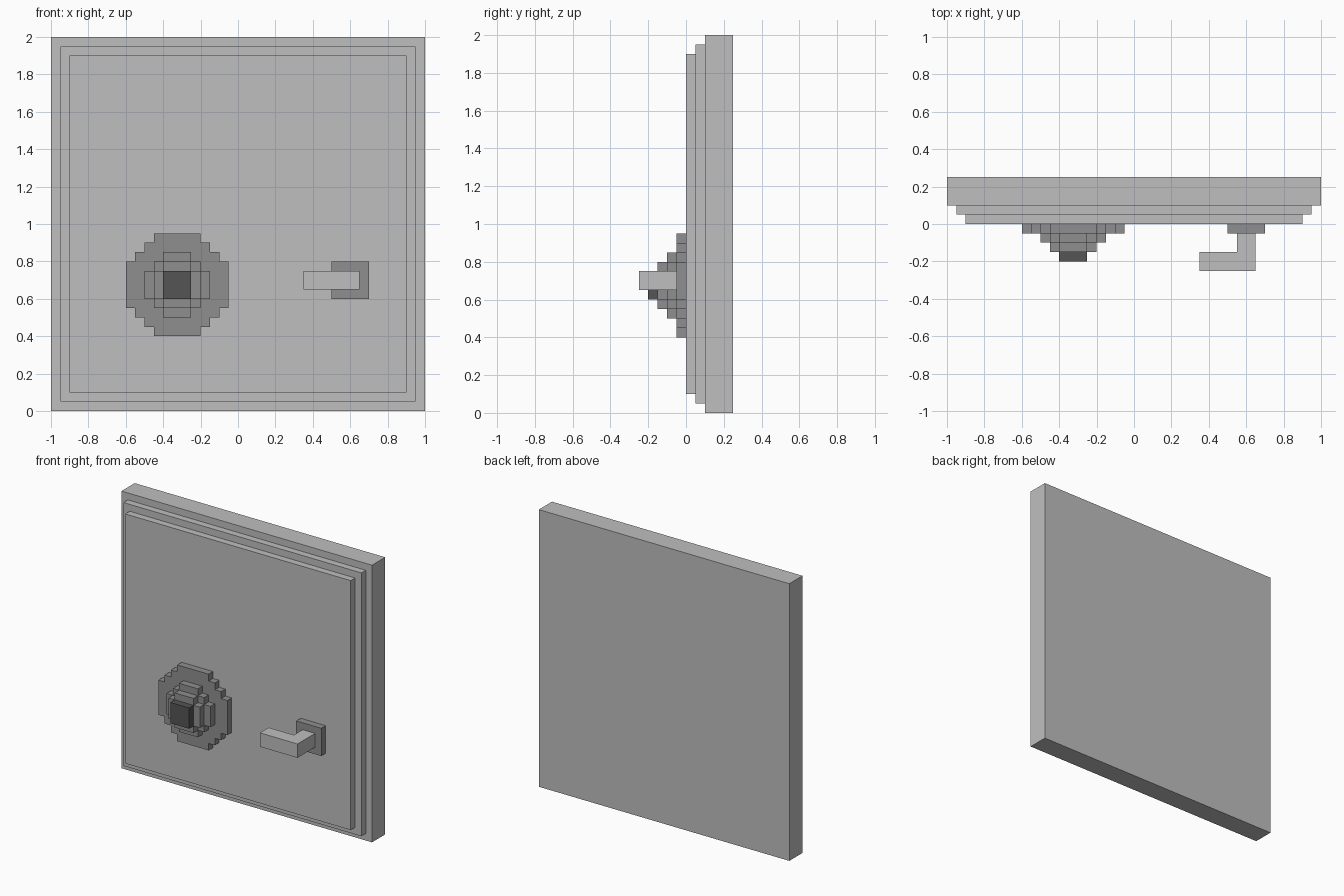
import bpy
import bmesh
from mathutils import Vector

cube = bpy.data.objects.get("Cube")
if cube:
    bpy.data.objects.remove(cube, do_unlink=True)


def material(name, v):
    m = bpy.data.materials.new(name)
    m.use_nodes = True
    colour = (v, v, v, 1.0)
    m.diffuse_color = colour
    m.node_tree.nodes["Principled BSDF"].inputs["Base Color"].default_value = colour
    return m


light_grey = material("light grey", 0.52)
mid_grey = material("mid grey", 0.275)
dark_grey = material("dark grey", 0.09)


def prism(name, points, offset, mat):
    """Extrude a flat closed outline by the offset vector."""
    bm = bmesh.new()
    face = bm.faces.new([bm.verts.new(p) for p in points])
    top = bmesh.ops.extrude_face_region(bm, geom=[face])["geom"]
    moved = [v for v in top if isinstance(v, bmesh.types.BMVert)]
    bmesh.ops.translate(bm, verts=moved, vec=Vector(offset))
    bmesh.ops.recalc_face_normals(bm, faces=bm.faces)
    mesh = bpy.data.meshes.new(name)
    bm.to_mesh(mesh)
    bm.free()
    mesh.materials.append(mat)
    obj = bpy.data.objects.new(name, mesh)
    bpy.context.collection.objects.link(obj)
    return obj


def stepped_plate(name, cx, cz, steps, y0, y1, mat):
    """Plate facing -y whose outline is the union of centred (half width, half height) blocks."""
    quarter = []
    for i, (w, h) in enumerate(steps):
        quarter.append((w, h))
        if i + 1 < len(steps):
            quarter.append((w, steps[i + 1][1]))
    right = quarter + [(x, -z) for x, z in reversed(quarter)]
    outline = right + [(-x, z) for x, z in reversed(right)]
    return prism(name, [(cx + x, y0, cz + z) for x, z in outline], (0, y1 - y0, 0), mat)


# Door slab with two raised front panels
for name, half, y0, y1 in (("door_slab", 1.0, 0.10, 0.25),
                           ("door_step", 0.95, 0.05, 0.10),
                           ("door_panel", 0.90, 0.0, 0.05)):
    stepped_plate(name, 0, 1, [(half, half)], y0, y1, light_grey)

# Stepped dial, narrowing towards the knob
DX, DZ = -0.325, 0.675
stepped_plate("dial_base", DX, DZ,
              [(0.125, 0.275), (0.175, 0.225), (0.225, 0.175), (0.275, 0.125)],
              -0.05, 0.0, mid_grey)
stepped_plate("dial_ring", DX, DZ,
              [(0.075, 0.175), (0.125, 0.125), (0.175, 0.075)],
              -0.10, -0.05, mid_grey)
stepped_plate("dial_hub", DX, DZ, [(0.075, 0.125), (0.125, 0.075)],
              -0.15, -0.10, mid_grey)
stepped_plate("dial_knob", DX, DZ, [(0.075, 0.075)], -0.20, -0.15, dark_grey)

# Handle: mounting plate and L-shaped lever
stepped_plate("handle_plate", 0.6, 0.7, [(0.1, 0.1)], -0.05, 0.0, mid_grey)
lever = [(0.65, -0.05), (0.65, -0.25), (0.35, -0.25),
         (0.35, -0.15), (0.55, -0.15), (0.55, -0.05)]
prism("handle_lever", [(x, y, 0.65) for x, y in lever], (0, 0, 0.1), light_grey)
